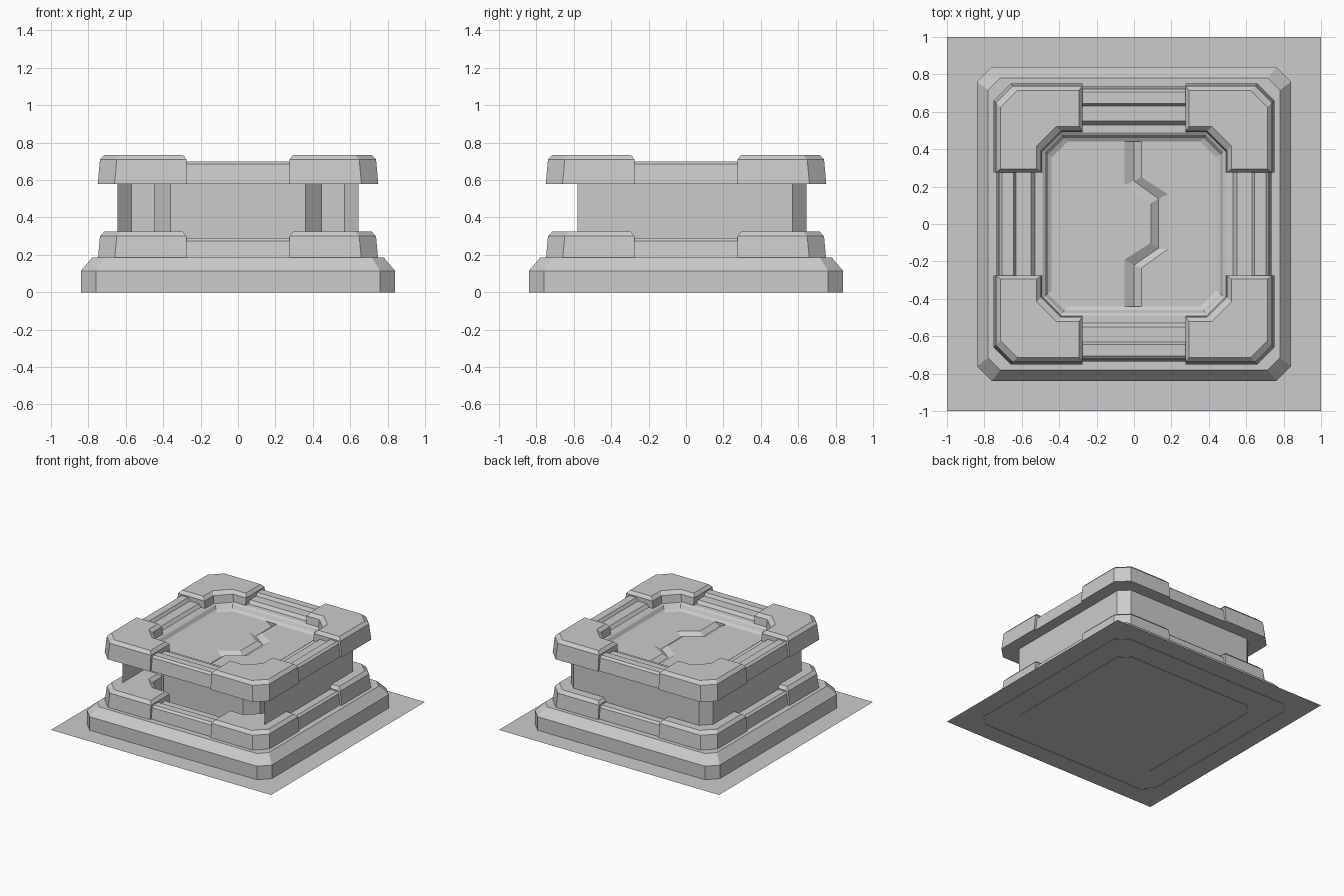
import bpy, bmesh, math
from mathutils import Matrix

cube = bpy.data.objects.get("Cube")
if cube:
    bpy.data.objects.remove(cube, do_unlink=True)

GREY = (0.6, 0.6, 0.6, 1.0)
stone = bpy.data.materials.new("stone_grey")
stone.use_nodes = True
stone.diffuse_color = GREY
stone.node_tree.nodes["Principled BSDF"].inputs["Base Color"].default_value = GREY


def finish(name, bm, recalc=True):
    """Turn a bmesh into a named, flat shaded object."""
    if recalc:
        bmesh.ops.recalc_face_normals(bm, faces=bm.faces[:])
    mesh = bpy.data.meshes.new(name)
    bm.to_mesh(mesh)
    bm.free()
    mesh.materials.append(stone)
    obj = bpy.data.objects.new(name, mesh)
    bpy.context.collection.objects.link(obj)
    return obj


def octagon(half, cut):
    """Square plan with clipped corners, counter-clockwise."""
    c = half - cut
    return [(half, -c), (half, c), (c, half), (-c, half),
            (-half, c), (-half, -c), (-c, -half), (c, -half)]


def loft(bm, loops, bottom=False, top=False):
    """Bridge closed loops of 3D points with quads."""
    rings = [[bm.verts.new(p) for p in loop] for loop in loops]
    n = len(rings[0])
    for a, b in zip(rings, rings[1:]):
        for i in range(n):
            j = (i + 1) % n
            bm.faces.new((a[i], a[j], b[j], b[i]))
    if bottom:
        bm.faces.new(rings[0][::-1])
    if top:
        bm.faces.new(rings[-1])


def at(plan, z):
    return [(x, y, z) for x, y in plan]


def four_times(bm):
    """Repeat the geometry around z in quarter turns."""
    base = bm.verts[:] + bm.edges[:] + bm.faces[:]
    for k in (1, 2, 3):
        new = bmesh.ops.duplicate(bm, geom=base)["geom"]
        verts = [v for v in new if isinstance(v, bmesh.types.BMVert)]
        bmesh.ops.rotate(bm, verts=verts, cent=(0, 0, 0),
                         matrix=Matrix.Rotation(k * math.pi / 2, 3, 'Z'))


# Ground sheet
bm = bmesh.new()
bm.faces.new([bm.verts.new(p) for p in
              [(-1, -1, .004), (1, -1, .004), (1, 1, .004), (-1, 1, .004)]])
finish("ground_sheet", bm, False)

# Plinth with sloped shoulder, open underneath
bm = bmesh.new()
loft(bm, [at(octagon(.84, .08), 0), at(octagon(.84, .08), .115),
          at(octagon(.78, .065), .185)], top=True)
finish("plinth", bm)

# Outer wall, open at the front
bm = bmesh.new()
path = [(.645, -.58), (.645, .57), (.57, .645), (-.57, .645), (-.645, .57), (-.645, -.58)]
low = [bm.verts.new((x, y, 0)) for x, y in path]
high = [bm.verts.new((x, y, .6)) for x, y in path]
for i in range(len(path) - 1):
    bm.faces.new((low[i], low[i + 1], high[i + 1], high[i]))
finish("outer_wall", bm, False)

# Inner pillar
bm = bmesh.new()
loft(bm, [at(octagon(.45, .09), .18), at(octagon(.45, .09), .6)])
finish("inner_pillar", bm)


def corner_plan(o, e):
    """Corner block plan: o insets inner and outer sides, e insets the ends."""
    a, i, end = .75 - o, .485 + o, .275 + e
    c = i - .105
    return [(end, i), (c, i), (i, c), (i, end), (a, end),
            (a, a - .09), (a - .09, a), (end, a)]


def ring(prefix, z):
    """Four corner blocks joined by four grooved bars."""
    bm = bmesh.new()
    loft(bm, [at(corner_plan(0, 0), z), at(corner_plan(.012, 0), z + .13),
              at(corner_plan(.036, .02), z + .155)], bottom=True, top=True)
    four_times(bm)
    finish(prefix + "_corner_blocks", bm)

    profile = [(-.53, 0), (-.735, 0), (-.722, .105), (-.705, .12), (-.645, .12),
               (-.63, .095), (-.55, .095), (-.53, .07)]
    bm = bmesh.new()
    loft(bm, [[(x, y, z + h) for y, h in profile] for x in (-.3, .3)], bottom=True, top=True)
    four_times(bm)
    finish(prefix + "_bars", bm)


ring("lower", .17)
ring("upper", .58)

# Stepped frame around the sunken panel
bm = bmesh.new()
steps = [(.54, .10, .65), (.49, .095, .65), (.475, .09, .64), (.46, .088, .612), (.44, .085, .60)]
loft(bm, [at(octagon(h, c), z) for h, c, z in steps])
for f in bm.faces:
    f.normal_update()
    if f.normal.z < 0:
        f.normal_flip()
finish("panel_frame", bm, False)

# Sunken panel split by a zigzag groove
left = [(-.05, .44), (-.05, .21), (.09, .11), (.09, -.10), (-.05, -.19), (-.05, -.44)]
mid = [(0, .44), (0, .23), (.13, .135), (.13, -.13), (0, -.22), (0, -.44)]
right = [(.04, .44), (.04, .25), (.18, .16), (.18, -.135), (.04, -.235), (.04, -.44)]
bm = bmesh.new()
lv, mv, rv = [[bm.verts.new((x, y, z)) for x, y in pts]
              for pts, z in ((left, .6), (mid, .572), (right, .6))]
for a, b in ((lv, mv), (mv, rv)):
    for i in range(5):
        bm.faces.new((a[i], a[i + 1], b[i + 1], b[i]))
side = [(.355, -.44), (.44, -.355), (.44, .355), (.355, .44)]
bm.faces.new(rv + [bm.verts.new((x, y, .6)) for x, y in side])
bm.faces.new(lv + [bm.verts.new((-x, y, .6)) for x, y in side])
for f in bm.faces:
    f.normal_update()
    if f.normal.z < 0:
        f.normal_flip()
finish("sunken_panel", bm, False)
